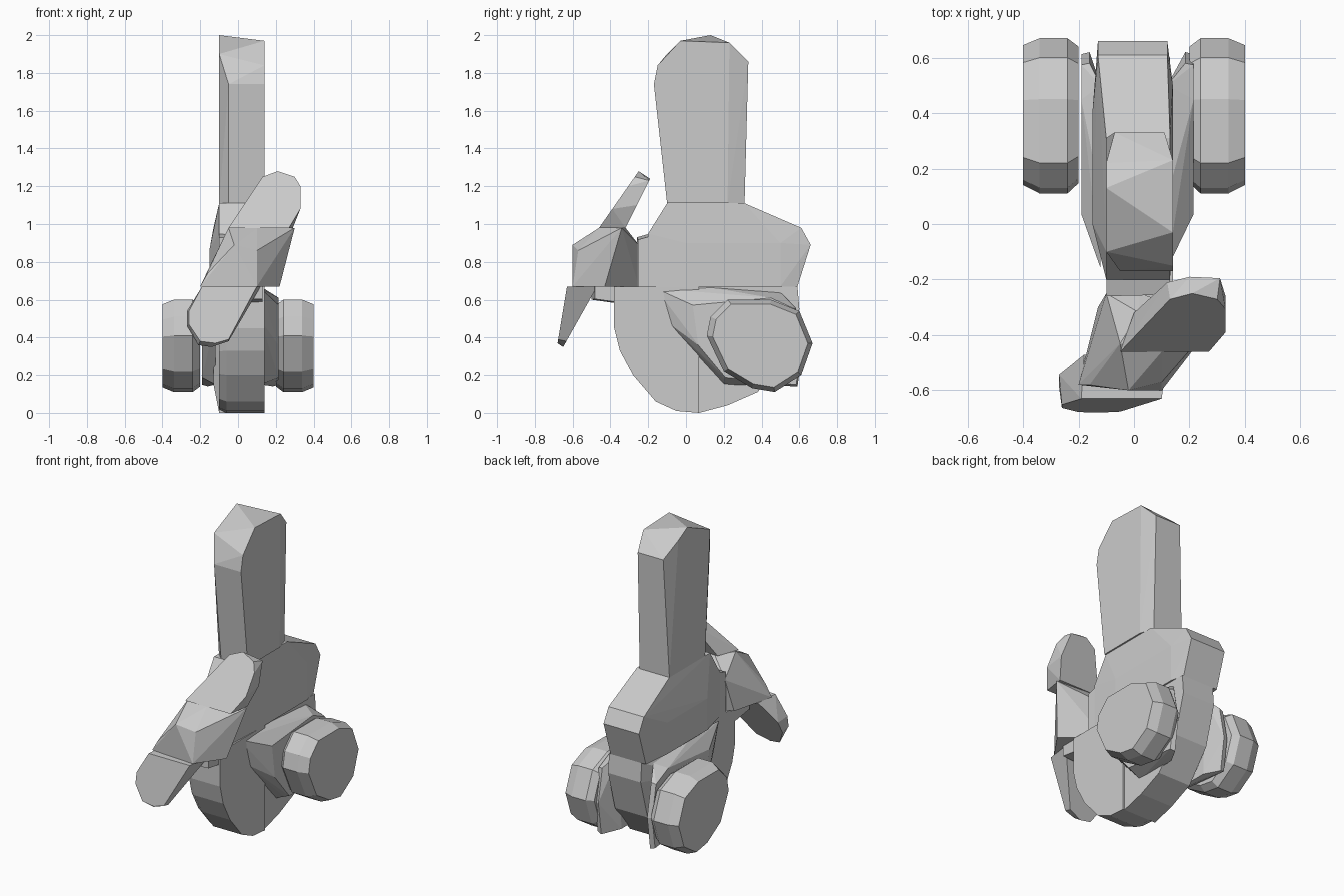
import bpy
import bmesh

default_cube = bpy.data.objects.get("Cube")
if default_cube:
    bpy.data.objects.remove(default_cube, do_unlink=True)

# Single plain material shared by every part
grey = bpy.data.materials.new("plain_grey")
grey.use_nodes = True
grey.diffuse_color = (.6, .6, .6, 1)
grey.node_tree.nodes["Principled BSDF"].inputs["Base Color"].default_value = grey.diffuse_color


def hull(name, points):
    """Make a flat-shaded convex part that wraps the given points."""
    bm = bmesh.new()
    for point in points:
        bm.verts.new(point)
    bmesh.ops.convex_hull(bm, input=bm.verts[:])
    loose = [vert for vert in bm.verts if not vert.link_faces]
    bmesh.ops.delete(bm, geom=loose, context="VERTS")
    bmesh.ops.dissolve_limit(bm, angle_limit=.02, verts=bm.verts[:], edges=bm.edges[:])
    bmesh.ops.recalc_face_normals(bm, faces=bm.faces[:])
    mesh = bpy.data.meshes.new(name)
    bm.to_mesh(mesh)
    bm.free()
    mesh.materials.append(grey)
    part = bpy.data.objects.new(name, mesh)
    bpy.context.collection.objects.link(part)
    return part


def section(x, profile):
    """Place a side profile of (y, z) pairs at one x position."""
    return [(x, y, z) for y, z in profile]


def resize(profile, centre, factor):
    """Scale a side profile about a centre."""
    cy, cz = centre
    return [(cy + (y - cy) * factor, cz + (z - cz) * factor) for y, z in profile]


def leaning_blade(name, front_outline, back_outline, front_y, back_y):
    """Wrap two (x, z) outlines, each lying on its own leaning plane."""
    points = [(x, front_y(z), z) for x, z in front_outline]
    points += [(x, back_y(z), z) for x, z in back_outline]
    return hull(name, points)


def lean(low, high):
    """Return y as a straight function of z through two (y, z) points."""
    (y_low, z_low), (y_high, z_high) = low, high
    return lambda z: y_low + (y_high - y_low) * (z - z_low) / (z_high - z_low)


# Tall upright slab with a chamfered crown
slab_front = [(-.1, 1.11), (-.17, 1.74)]
slab_right = [(-.05, 1.11), (-.1, 1.9), (.13, 2), (.22, 1.95), (.31, 1.11)]
slab_left = slab_front + [(-.15, 1.84), (-.03, 1.97), (.23, 1.96), (.22, 1.11)]
slab_back = [(.31, 1.11), (.33, 1.86)]
hull("tall_slab",
     section(-.1, slab_right) + section(-.05, slab_front)
     + section(.14, slab_left) + section(-.07, slab_back) + section(.11, slab_back))

# Broad upper body under the slab
shoulder = [(-.1, 1.11), (.31, 1.11)]
upper_rear = [(.61, .98), (.66, .89), (.59, .67)]
upper_front = [(-.2, .67), (-.2, .95)]
hull("upper_body",
     section(-.1, shoulder + upper_front) + section(.13, shoulder + upper_front)
     + section(-.13, upper_rear) + section(.12, upper_rear)
     + section(-.15, [(0, .87), (0, .67), (.4, .67), (.4, .87)])
     + section(.14, [(0, .9), (0, .67), (.5, .67), (.5, .9)]))

# Rounded keel, made of a front half and a rear half
keel_front = [(.07, .67), (-.38, .67), (-.38, .45), (-.35, .33), (-.28, .2),
              (-.16, .06), (-.05, .01), (.07, 0)]
hull("keel_front",
     section(-.1, resize(keel_front, (.07, .3), .94))
     + section(-.06, keel_front) + section(.14, keel_front))
keel_rear = [(.07, .67), (.07, 0), (.22, .04), (.38, .11), (.53, .3), (.6, .55), (.59, .67)]
hull("keel_rear",
     section(-.1, keel_rear) + section(.13, keel_rear)
     + section(-.13, resize(keel_rear, (.25, .5), .7)))

# Blunt rounded wheel and tapered wing on each side
wheel = [(.11, .41), (.13, .51), (.22, .6), (.45, .6), (.6, .54),
         (.67, .37), (.61, .2), (.47, .11), (.35, .13), (.2, .22)]
wing_root = [(-.16, .66), (-.11, .49), (.2, .15), (.48, .15), (.5, .64), (.1, .67)]
wing_tip = [(.05, .36), (.02, .58), (.45, .62), (.58, .56), (.62, .35), (.59, .14), (.2, .18)]
for side, name in ((1, "left"), (-1, "right")):
    hub = (.42, .36)
    hull(name + "_wheel",
         section(side * .2, resize(wheel, hub, .88))
         + section(side * .24, wheel)
         + section(side * .34, wheel)
         + section(side * .4, resize(wheel, hub, .9)))
    tip_x = .215 if side > 0 else -.19
    hull(name + "_wing",
         section(side * .12, wing_root)
         + section(tip_x - side * .03, wing_tip)
         + section(tip_x, resize(wing_tip, hub, .96)))

# Top blade of the leaning front piece
leaning_blade("upper_blade",
              [(-.05, .98), (.27, .98), (.33, 1.08), (.33, 1.2), (.3, 1.25),
               (.21, 1.28), (.13, 1.25)],
              [(0, .98), (.29, .98), (.33, 1.1), (.31, 1.23), (.2, 1.24), (.12, 1.2)],
              lean((-.46, .98), (-.25, 1.28)), lean((-.32, .98), (-.19, 1.24)))

# Thick middle of the leaning front piece
hull("middle_block",
     [(x, y, .98) for x, y in ((-.05, -.43), (.1, -.46), (.3, -.34), (.02, -.32))]
     + [(x, y, .67) for x, y in ((-.2, -.58), (.1, -.6), (.22, -.43), (.02, -.25), (-.13, -.3))]
     + [(-.02, -.6, .89), (.1, -.57, .86), (-.16, -.58, .74), (-.1, -.25, .88), (.02, -.25, .89)])

# Bottom blade of the leaning front piece
leaning_blade("lower_blade",
              [(-.19, .67), (.1, .67), (-.05, .39), (-.12, .37), (-.2, .38), (-.26, .47), (-.26, .54)],
              [(-.18, .67), (.12, .67), (-.05, .38), (-.14, .35), (-.21, .36), (-.27, .46), (-.27, .54)],
              lean((-.68, .37), (-.63, .67)), lean((-.65, .35), (-.47, .67)))

# Struts that tie the front piece to the body
for name, profile in (("lower_strut", [(-.5, .67), (-.5, .6), (-.36, .58), (-.15, .6), (-.15, .67)]),
                      ("upper_strut", [(-.26, .67), (-.26, .93), (-.19, .95), (-.15, .67)])):
    hull(name, section(-.1, profile) + section(.13, resize(profile, (-.15, .67), .95)))
